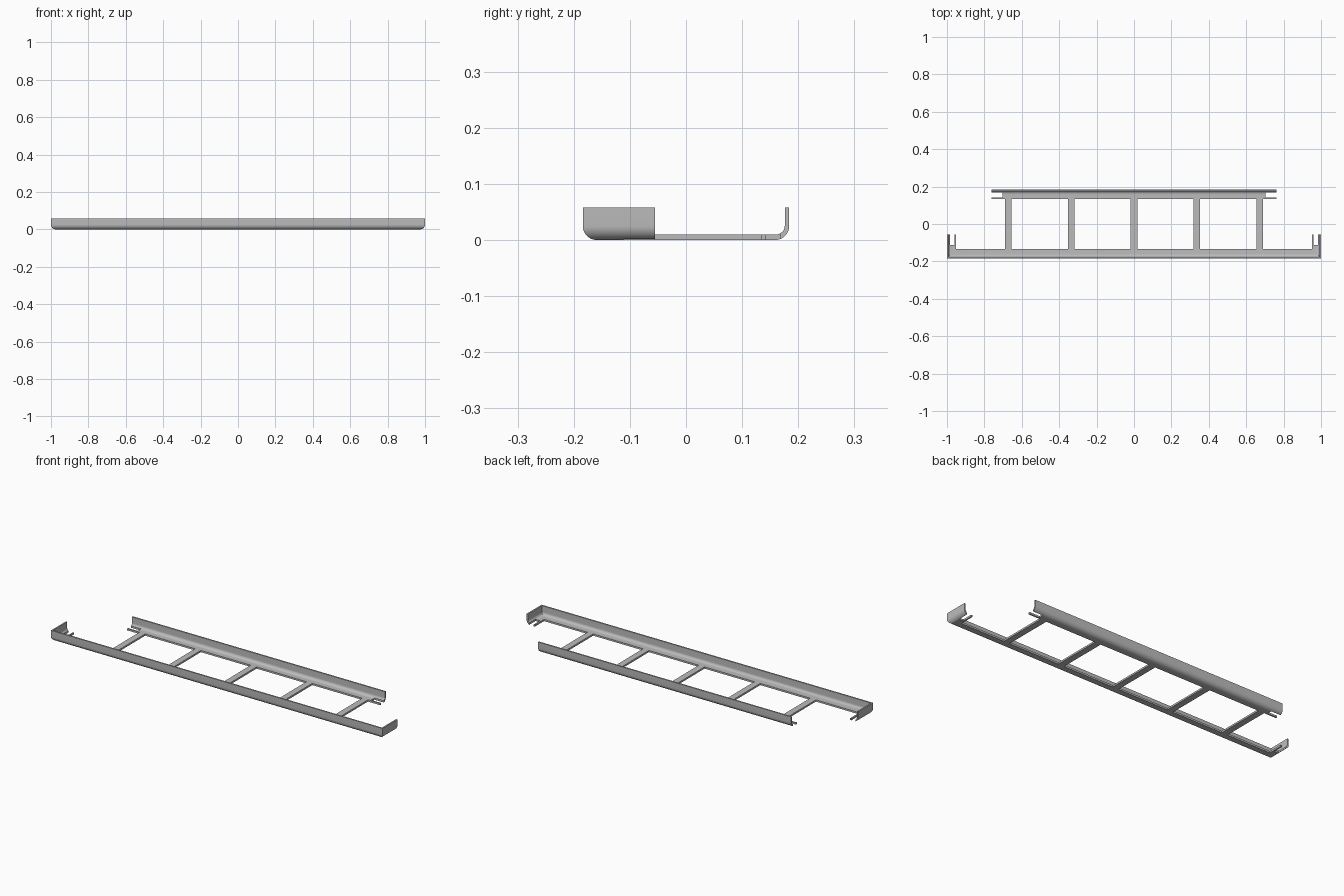
import bpy, bmesh, math
from mathutils import Vector

if "Cube" in bpy.data.objects:
    bpy.data.objects.remove(bpy.data.objects["Cube"])

H = 0.058       # wall height
FLOOR = 0.0095  # flange thickness
WALL = 0.008    # wall thickness
WIDTH = 0.049   # flange width
R = 0.025       # outer bend radius
Y = 0.184       # half depth

metal = bpy.data.materials.new("grey_metal")
metal.diffuse_color = (0.5, 0.5, 0.5, 1)
metal.use_nodes = True
metal.node_tree.nodes["Principled BSDF"].inputs["Base Color"].default_value = metal.diffuse_color


def make_object(name, bm):
    bmesh.ops.recalc_face_normals(bm, faces=bm.faces)
    me = bpy.data.meshes.new(name)
    bm.to_mesh(me)
    bm.free()
    me.materials.append(metal)
    ob = bpy.data.objects.new(name, me)
    bpy.context.collection.objects.link(ob)
    return ob


def box(name, x0, x1, y0, y1, z0, z1):
    bm = bmesh.new()
    bmesh.ops.create_cube(bm, size=1)
    for v in bm.verts:
        v.co = ((x0 + x1) / 2 + v.co.x * (x1 - x0),
                (y0 + y1) / 2 + v.co.y * (y1 - y0),
                (z0 + z1) / 2 + v.co.z * (z1 - z0))
    return make_object(name, bm)


def channel_profile(steps=10):
    """Bent L section as (distance inward from outer face, height)."""
    angles = [math.pi / 2 * i / steps for i in range(steps + 1)]
    outer = [(R - R * math.cos(a), R - R * math.sin(a)) for a in angles]
    inner = [(R - (R - WALL) * math.cos(a), R - (R - FLOOR) * math.sin(a))
             for a in reversed(angles)]
    return [(0, H)] + outer + [(WIDTH, 0), (WIDTH, FLOOR)] + inner + [(WALL, H)]


def sweep(name, path):
    """Sweep the section along (point, inward offset) stations with mitred corners."""
    bm = bmesh.new()
    prof = channel_profile()
    rings = [[bm.verts.new((p[0] + n[0] * d, p[1] + n[1] * d, z)) for d, z in prof]
             for p, n in path]
    count = len(prof)
    for a, b in zip(rings, rings[1:]):
        for i in range(count):
            j = (i + 1) % count
            bm.faces.new((a[i], a[j], b[j], b[i]))
    bm.faces.new(rings[0])
    bm.faces.new(rings[-1])
    return make_object(name, bm)


def cut(ob, cutters):
    bpy.context.view_layer.objects.active = ob
    for c in cutters:
        c.hide_render = True
        mod = ob.modifiers.new("slot", 'BOOLEAN')
        mod.operation = 'DIFFERENCE'
        mod.solver = 'EXACT'
        mod.object = c
        bpy.ops.object.modifier_apply(modifier=mod.name)
        bpy.data.objects.remove(c)


def smooth(ob):
    bpy.ops.object.select_all(action='DESELECT')
    ob.select_set(True)
    bpy.context.view_layer.objects.active = ob
    bpy.ops.object.shade_smooth_by_angle(angle=math.radians(30))


# Front rail with short returns at both ends
front = sweep("front_rail", [((-1, -0.055), (1, 0)), ((-1, -Y), (1, 1)),
                             ((1, -Y), (-1, 1)), ((1, -0.055), (-1, 0))])
# Straight back rail
back = sweep("back_rail", [((-0.763, Y), (0, -1)), ((0.763, Y), (0, -1))])

# Open slots at the rail ends, leaving a thin prong beside each
S0, S1 = 0.016, 0.041
cut(front, [box("slot_cutter", min(s * (1 - S0), s * (1 - S1)),
                max(s * (1 - S0), s * (1 - S1)), -0.111, 0, -0.02, 0.04)
            for s in (-1, 1)])
cut(back, [box("slot_cutter", min(s * 0.704, s * 0.85), max(s * 0.704, s * 0.85),
               Y - S1, Y - S0, -0.02, 0.04) for s in (-1, 1)])
smooth(front)
smooth(back)

# Five flat rungs joining the rails
for i in range(5):
    x = (i - 2) * 0.336
    box(f"rung_{i + 1}", x - 0.0175, x + 0.0175, -Y + WIDTH, Y - WIDTH, 0, FLOOR)
